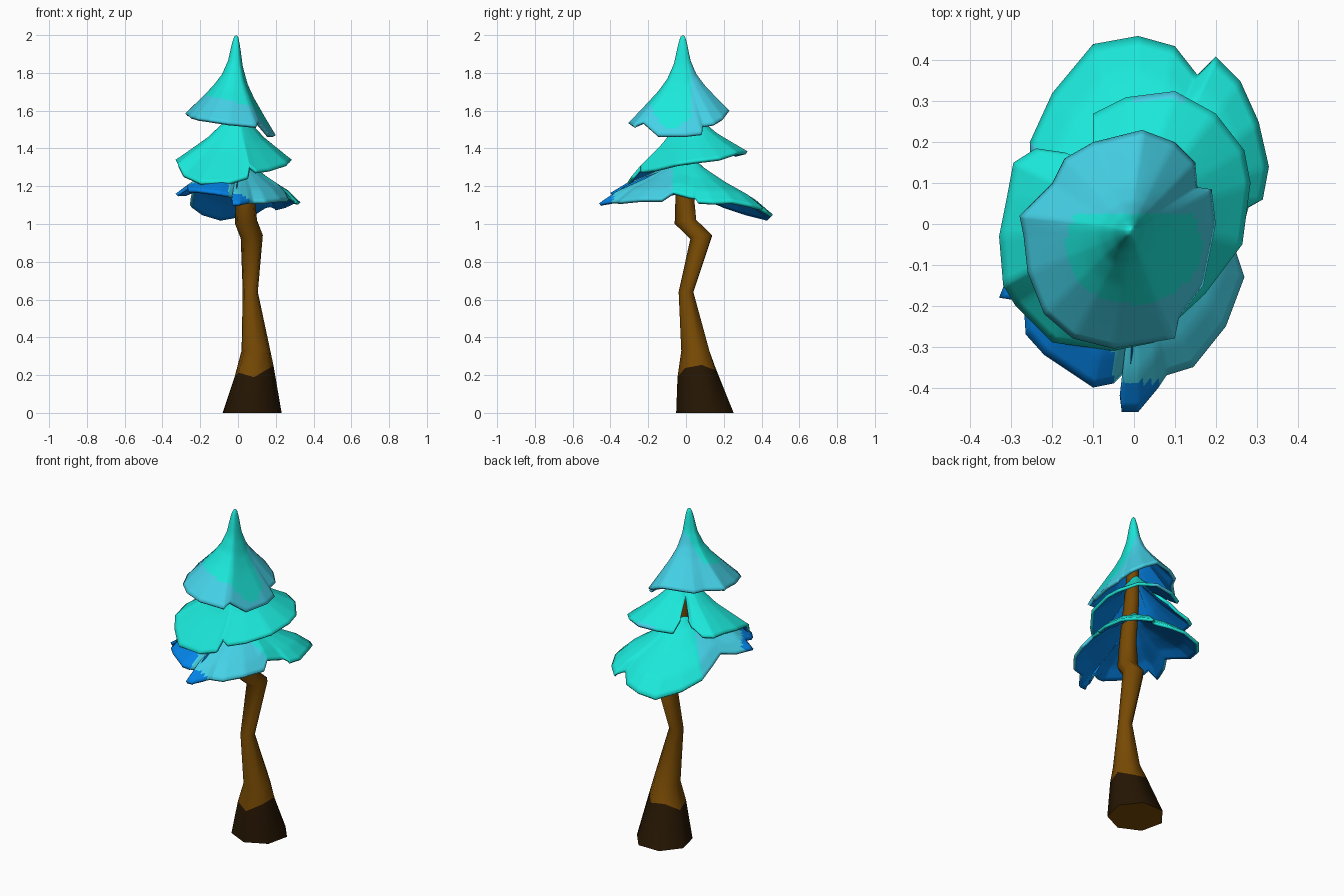
import bpy, bmesh, math
from mathutils import Vector

if "Cube" in bpy.data.objects:
    bpy.data.objects.remove(bpy.data.objects["Cube"])


def mat(name, rgb):
    lin = [(c / 255 / 12.92) if c < 11 else ((c / 255 + 0.055) / 1.055) ** 2.4 for c in rgb]
    m = bpy.data.materials.new(name)
    m.diffuse_color = (*lin, 1)
    m.use_nodes = True
    m.node_tree.nodes["Principled BSDF"].inputs["Base Color"].default_value = m.diffuse_color
    return m


TEAL = mat("teal leaf", (28, 236, 222))
LIGHT = mat("light blue leaf", (70, 212, 234))
BLUE = mat("blue leaf", (4, 132, 232))
BARK = mat("brown bark", (120, 74, 4))
ROOT = mat("dark bark", (38, 22, 3))


def finish(bm, name, mats, angle):
    me = bpy.data.meshes.new(name)
    bm.to_mesh(me)
    bm.free()
    ob = bpy.data.objects.new(name, me)
    bpy.context.collection.objects.link(ob)
    for m in mats:
        me.materials.append(m)
    bpy.ops.object.select_all(action='DESELECT')
    ob.select_set(True)
    bpy.context.view_layer.objects.active = ob
    bpy.ops.object.shade_smooth_by_angle(angle=math.radians(angle))
    return ob


def lerp_profile(profile, s):
    for (a, fa), (b, fb) in zip(profile, profile[1:]):
        if s <= b:
            return fa + (fb - fa) * (s - a) / (b - a)
    return 1.0


# Skirt of leaves: lobed rim, softening inwards, joined to an apex by a drop profile
def skirt(name, apex, rim, profile, rule, rings=28, sub=7, thick=0.018):
    bm = bmesh.new()
    pts = []
    for i, p in enumerate(rim):
        a, b = Vector(p), Vector(rim[(i + 1) % len(rim)])
        pts += [a.lerp(b, k / sub) for k in range(sub)]
    n = len(pts)
    soft = pts
    for _ in range(60):
        soft = [(soft[j - 1] + soft[j] * 2 + soft[(j + 1) % n]) / 4 for j in range(n)]
    apex = Vector(apex)
    top = bm.verts.new(apex)
    loops = []
    for i in range(1, rings + 1):
        s = (i / rings) ** 1.4
        f = lerp_profile(profile, s)
        ring = []
        for a, b in zip(soft, pts):
            d = a.lerp(b, s) - apex
            ring.append(bm.verts.new(apex + Vector((d.x * s, d.y * s, d.z * f))))
        loops.append(ring)
    for j in range(n):
        k = (j + 1) % n
        bm.faces.new((top, loops[0][j], loops[0][k]))
        for a, b in zip(loops, loops[1:]):
            bm.faces.new((a[j], b[j], b[k], a[k]))
    for f in bm.faces:
        f.material_index = rule(f.calc_center_median())
    ob = finish(bm, name, (TEAL, LIGHT, BLUE), 60)
    mod = ob.modifiers.new("thickness", 'SOLIDIFY')
    mod.thickness = thick
    mod.offset = -1
    mod.material_offset = 2
    return ob


# Top tier: pointed hat, teal on the front and light blue around it
rim_top = [(.2, 0, 1.47), (.19, .085, 1.48), (.155, .09, 1.52), (.15, .15, 1.53),
           (.1, .2, 1.56), (.02, .23, 1.6), (-.1, .2, 1.6), (-.17, .16, 1.59),
           (-.2, .1, 1.59), (-.28, .02, 1.585), (-.27, -.03, 1.58), (-.26, -.12, 1.57),
           (-.22, -.22, 1.56), (-.15, -.28, 1.55), (-.05, -.305, 1.535), (.1, -.28, 1.52),
           (.11, -.23, 1.54), (.17, -.15, 1.47)]
skirt("top_leaves", (-.008, -.016, 2.0), rim_top,
      [(0, 0), (.05, .02), (.1, .12), (.17, .32), (.3, .5), (.47, .64), (.75, .83), (1, 1)],
      lambda c: 0 if c.y < .025 and (c.x / .165) ** 2 + ((c.y + .05) / .145) ** 2 < 1 else 1)

# Middle tier: teal, with a pale back edge and a deep notch at the back left
rim_mid = [(.265, -.05, 1.32), (.285, .1, 1.34), (.27, .18, 1.35), (.2, .27, 1.38),
           (.1, .325, 1.385), (-.02, .31, 1.38), (-.1, .27, 1.37), (-.1, .2, 1.42),
           (-.06, .09, 1.5), (-.13, .16, 1.42), (-.17, .175, 1.38),
           (-.24, .185, 1.35), (-.295, .15, 1.35), (-.31, .07, 1.35), (-.33, -.03, 1.34),
           (-.32, -.15, 1.32), (-.29, -.2, 1.26), (-.2, -.29, 1.22), (-.05, -.31, 1.22),
           (.05, -.29, 1.25), (.06, -.24, 1.31), (.1, -.24, 1.28), (.175, -.17, 1.29)]
skirt("middle_leaves", (0, .01, 1.62), rim_mid,
      [(0, 0), (.2, .25), (.5, .58), (.8, .83), (1, 1)],
      lambda c: 1 if c.y > .305 else 0)


# Bottom tier: teal behind, light blue in front, blue at the front-left tips
def low_rule(c):
    if c.y < -.385 or (c.x < -.05 and c.y < -.13 and math.hypot(c.x, c.y) > .31):
        return 2
    if c.y < -.07 or c.x + c.y < -.05:
        return 1
    return 0


rim_low = [(.28, .04, 1.14), (.315, .06, 1.12), (.33, .14, 1.115), (.305, .25, 1.12),
           (.26, .35, 1.1), (.2, .41, 1.085), (.155, .365, 1.1), (.1, .435, 1.065),
           (.01, .46, 1.05), (-.1, .44, 1.03), (-.2, .32, 1.06), (-.255, .2, 1.1),
           (-.25, .1, 1.14), (-.24, 0, 1.18), (-.29, -.08, 1.16), (-.33, -.18, 1.16),
           (-.27, -.19, 1.2), (-.265, -.27, 1.18), (-.22, -.32, 1.18), (-.1, -.4, 1.165),
           (-.05, -.39, 1.155), (-.02, -.36, 1.145), (-.035, -.42, 1.125), (-.03, -.46, 1.11),
           (.01, -.46, 1.11), (.06, -.4, 1.12), (.08, -.37, 1.12), (.145, -.35, 1.12),
           (.225, -.25, 1.13), (.27, -.13, 1.13), (.25, -.07, 1.17)]
skirt("bottom_leaves", (.01, .01, 1.38), rim_low,
      [(0, 0), (.2, .26), (.5, .53), (.8, .76), (1, 1)], low_rule)

# Crooked trunk: x, y, z, radius, tilt of each ring
path = [(.075, .108, 0, .16, 0), (.085, .06, .22, .105, .3), (.095, .053, .33, .078, 0),
        (.065, .002, .64, .041, 0), (.073, .083, .93, .06, .3), (.042, 0, 1.01, .06, .3),
        (.038, -.005, 1.17, .05, 0), (.015, 0, 1.45, .044, 0), (0, 0, 1.74, .03, 0)]
bm = bmesh.new()
sides, rings = 7, []
for x, y, z, r, t in path:
    ring = []
    for i in range(sides):
        a = 2 * math.pi * (i + .25) / sides
        dx, dy = r * math.cos(a), r * math.sin(a)
        wave = .015 * (-1) ** i if z == .22 else 0
        ring.append(bm.verts.new((x + dx, y + dy, z + t * (dx + dy) / 2 + wave)))
    rings.append(ring)
for n, (a, b) in enumerate(zip(rings, rings[1:])):
    for i in range(sides):
        k = (i + 1) % sides
        bm.faces.new((a[i], a[k], b[k], b[i])).material_index = 1 if n == 0 else 0
bm.faces.new(rings[0][::-1])
bm.faces.new(rings[-1])
finish(bm, "trunk", (BARK, ROOT), 60)
